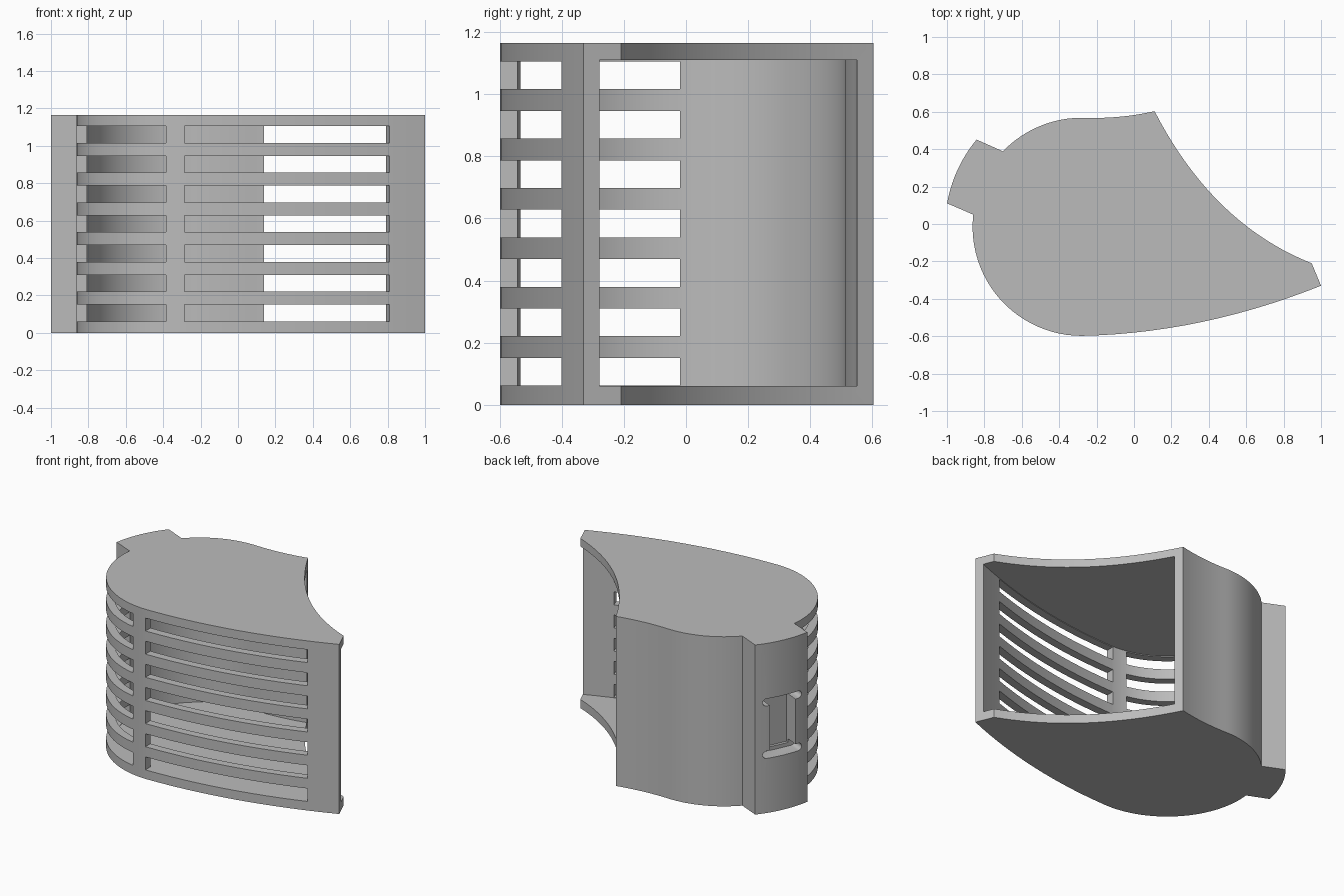
import bpy, bmesh, math
from mathutils import Vector

if "Cube" in bpy.data.objects:
    bpy.data.objects.remove(bpy.data.objects["Cube"], do_unlink=True)

HEIGHT, WALL = 1.165, 0.055
CENTRE, RADIUS, LUG_RADIUS = Vector((-0.28, -0.015)), 0.583, 0.73

grey = bpy.data.materials.new("plain grey")
grey.use_nodes = True
grey.diffuse_color = (0.5, 0.5, 0.5, 1)
grey.node_tree.nodes["Principled BSDF"].inputs["Base Color"].default_value = (0.5, 0.5, 0.5, 1)


def polar(radius, degrees):
    a = math.radians(degrees)
    return CENTRE + radius * Vector((math.cos(a), math.sin(a)))


def arc(radius, start, end, steps):
    return [polar(radius, start + (end - start) * i / steps) for i in range(steps + 1)]


def bend(a, control, b, steps=14):
    """Quadratic curve from a to b."""
    a, c, b = Vector(a), Vector(control), Vector(b)
    ts = [i / steps for i in range(steps + 1)]
    return [a * (1 - t) ** 2 + c * 2 * t * (1 - t) + b * t * t for t in ts]


def prisms(name, parts):
    """One object from several (outline, bottom, top) upright prisms."""
    bm = bmesh.new()
    for outline, low, high in parts:
        face = bm.faces.new([bm.verts.new((p[0], p[1], low)) for p in outline])
        top = bmesh.ops.extrude_face_region(bm, geom=[face])["geom"]
        bmesh.ops.translate(bm, vec=(0, 0, high - low),
                            verts=[v for v in top if isinstance(v, bmesh.types.BMVert)])
    bmesh.ops.recalc_face_normals(bm, faces=bm.faces)
    mesh = bpy.data.meshes.new(name)
    bm.to_mesh(mesh)
    bm.free()
    obj = bpy.data.objects.new(name, mesh)
    bpy.context.collection.objects.link(obj)
    mesh.materials.append(grey)
    return obj


def cut(target, cutter):
    mod = target.modifiers.new("cut", "BOOLEAN")
    mod.operation, mod.solver, mod.object = "DIFFERENCE", "EXACT", cutter
    bpy.context.view_layer.objects.active = target
    bpy.ops.object.modifier_apply(modifier=mod.name)
    bpy.data.objects.remove(cutter, do_unlink=True)


# Outer body: curved front, round side with a lug, wavy back, hollow mouth
front = bend((1.0, -0.33), (0.36, -0.585), polar(RADIUS, 270))
back = bend(polar(RADIUS, 90), (-0.08, 0.56), (0.11, 0.603), 8)
mouth = bend((0.11, 0.603), (0.42, 0.0), (0.95, -0.21), 20)
outline = (front + arc(RADIUS, 270, 173.6, 24)[1:] + arc(LUG_RADIUS, 170.1, 140.3, 10)
           + arc(RADIUS, 136.2, 90, 12) + back[1:] + mouth[1:])
housing = prisms("vent_housing", [(outline, 0, HEIGHT)])

# Cavity: the body line moved inward by the wall, running out through the mouth
line = front + arc(RADIUS, 270, 90, 44)[1:] + back[1:]
inner = []
for i, p in enumerate(line):
    d = (line[min(i + 1, len(line) - 1)] - line[max(i - 1, 0)]).normalized()
    inner.append(p + WALL * Vector((d.y, -d.x)))
inner = ([inner[0] + Vector((0.3, 0.12))] + inner + [inner[-1] + Vector((0.3, 0.03)), (1.3, 0.58)])
cut(housing, prisms("cavity_cutter", [(inner, 0.06, 1.11)]))

# Seven rows of vent slots, split by one upright post
side_slot = [(-1.1, -0.8), (-0.385, -0.8), (-0.385, -0.3), (-0.6, -0.02), (-1.1, -0.02)]
front_slot = [(-0.285, -0.8), (0.95, -0.8), (0.81, -0.4), (0.775, -0.3), (-0.285, -0.3)]
slots = []
for row in range(7):
    low = 0.062 + row * 0.159
    slots += [(side_slot, low, low + 0.089), (front_slot, low, low + 0.089)]
cut(housing, prisms("slot_cutter", slots))

# Clip recess in the lug: a window with wider round-ended grooves above and below
out = (polar(1, 155.2) - CENTRE).normalized()
side = Vector((-out.y, out.x))


def recess(width, depth):
    a, b = CENTRE + out * (LUG_RADIUS - depth), CENTRE + out * 0.9
    return [a - side * width / 2, a + side * width / 2, b + side * width / 2, b - side * width / 2]


def groove(z, width, thick, depth):
    """Round-ended bar lying across the lug."""
    bm = bmesh.new()
    r, loop = thick / 2, []
    for k in range(18):
        a = math.radians(-90 + 180 * (k % 9) / 8 + 180 * (k // 9))
        s = (width / 2 - r) * (1 if k < 9 else -1) + r * math.cos(a)
        p = CENTRE + out * (LUG_RADIUS - depth) + side * s
        loop.append(bm.verts.new((p.x, p.y, z + r * math.sin(a))))
    geom = bmesh.ops.extrude_face_region(bm, geom=[bm.faces.new(loop)])["geom"]
    bmesh.ops.translate(bm, vec=(out * 0.3).to_3d(),
                        verts=[v for v in geom if isinstance(v, bmesh.types.BMVert)])
    bmesh.ops.recalc_face_normals(bm, faces=bm.faces)
    mesh = bpy.data.meshes.new("groove_cutter")
    bm.to_mesh(mesh)
    bm.free()
    mesh.materials.append(grey)
    obj = bpy.data.objects.new("groove_cutter", mesh)
    bpy.context.collection.objects.link(obj)
    return obj


cut(housing, prisms("window_cutter", [(recess(0.185, 0.12), 0.4, 0.76)]))
for z in (0.4, 0.76):
    cut(housing, groove(z, 0.28, 0.05, 0.1))

# Smooth curves, crisp corners
bpy.ops.object.select_all(action="DESELECT")
housing.select_set(True)
bpy.context.view_layer.objects.active = housing
bpy.ops.object.shade_smooth_by_angle(angle=math.radians(25))
